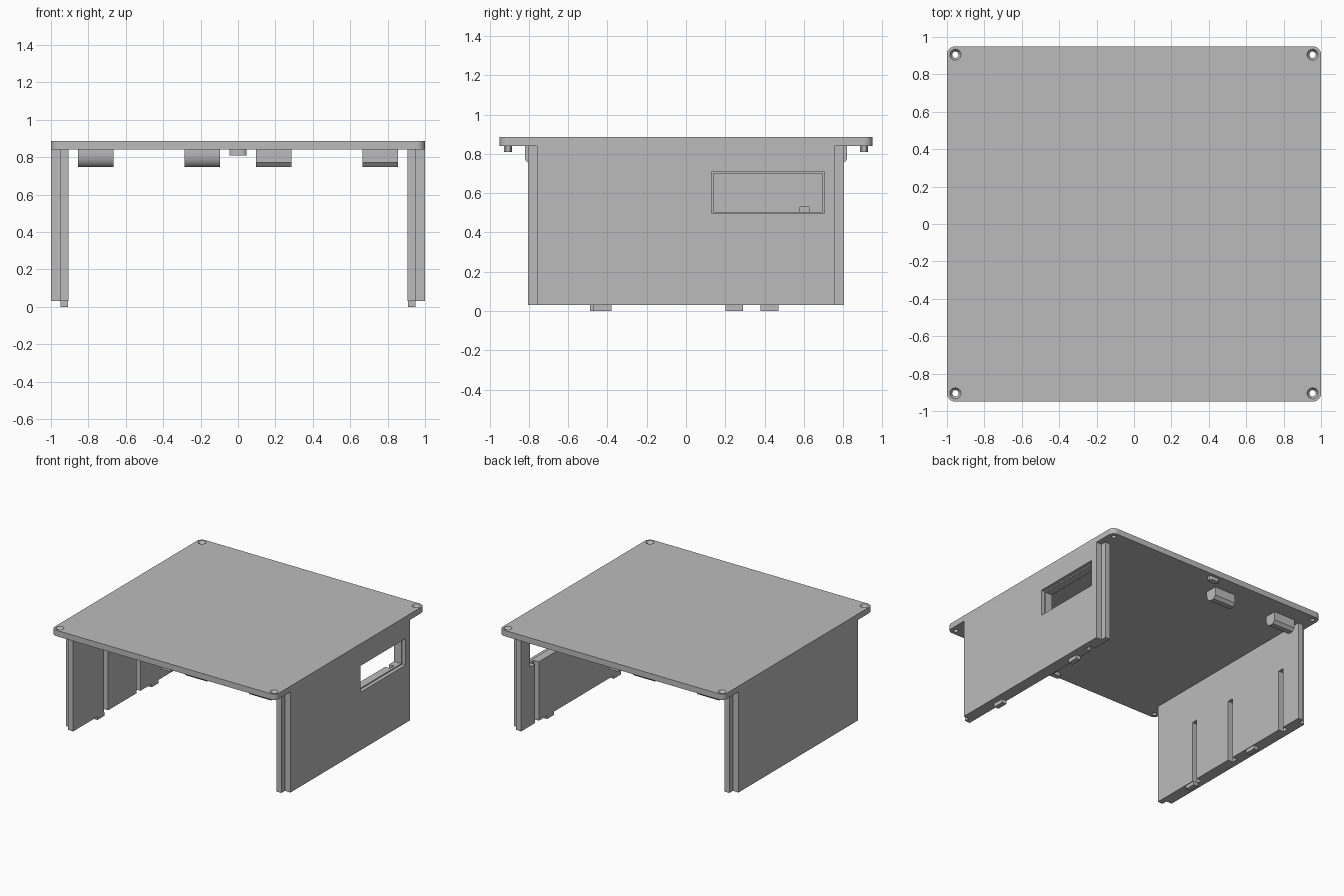
import bpy
import bmesh
import math
from mathutils import Vector

old = bpy.data.objects.get("Cube")
if old:
    bpy.data.objects.remove(old)

grey = bpy.data.materials.new("light_grey")
grey.use_nodes = True
colour = (0.5, 0.5, 0.5, 1)
grey.diffuse_color = colour
grey.node_tree.nodes["Principled BSDF"].inputs["Base Color"].default_value = colour


def prism(name, points, offset):
    """Closed profile of 3D points, extruded by an offset."""
    bm = bmesh.new()
    face = bm.faces.new([bm.verts.new(p) for p in points])
    new = bmesh.ops.extrude_face_region(bm, geom=[face])["geom"]
    verts = [v for v in new if isinstance(v, bmesh.types.BMVert)]
    bmesh.ops.translate(bm, verts=verts, vec=Vector(offset))
    bmesh.ops.recalc_face_normals(bm, faces=bm.faces)
    return finish(name, bm)


def finish(name, bm):
    mesh = bpy.data.meshes.new(name)
    bm.to_mesh(mesh)
    bm.free()
    mesh.materials.append(grey)
    obj = bpy.data.objects.new(name, mesh)
    bpy.context.collection.objects.link(obj)
    return obj


def box(name, x, y, z):
    """Box from a (low, high) pair on each axis."""
    x, y = sorted(x), sorted(y)
    base = [(x[0], y[0], z[0]), (x[1], y[0], z[0]), (x[1], y[1], z[0]), (x[0], y[1], z[0])]
    return prism(name, base, (0, 0, z[1] - z[0]))


def cone(name, x, y, z, low, high):
    bm = bmesh.new()
    bmesh.ops.create_cone(bm, cap_ends=True, segments=24, radius1=low,
                          radius2=high, depth=z[1] - z[0])
    bmesh.ops.translate(bm, verts=bm.verts, vec=(x, y, sum(z) / 2))
    return finish(name, bm)


def cut(obj, cutters):
    """Subtract each cutter, bake the result and discard the cutters."""
    for c in cutters:
        c.hide_render = True
        mod = obj.modifiers.new("cut", "BOOLEAN")
        mod.operation, mod.solver, mod.object = "DIFFERENCE", "EXACT", c
    graph = bpy.context.evaluated_depsgraph_get()
    mesh = bpy.data.meshes.new_from_object(obj.evaluated_get(graph))
    obj.modifiers.clear()
    obj.data = mesh
    for c in cutters:
        bpy.data.objects.remove(c)


def smooth(obj):
    bpy.ops.object.select_all(action="DESELECT")
    obj.select_set(True)
    bpy.context.view_layer.objects.active = obj
    bpy.ops.object.shade_smooth_by_angle(angle=math.radians(30))


# Rounded top plate with a countersunk screw hole in each corner
UNDER, TOP = 0.84, 0.887
HX, HY, R = 0.955, 0.905, 0.045
outline = []
for quarter, (sx, sy) in enumerate([(1, 1), (-1, 1), (-1, -1), (1, -1)]):
    for i in range(9):
        a = (quarter + i / 8) * math.pi / 2
        outline.append((sx * HX + R * math.cos(a), sy * HY + R * math.sin(a), UNDER))
plate = prism("top_plate", outline, (0, 0, TOP - UNDER))
cutters = []
for sx in (-1, 1):
    for sy in (-1, 1):
        cutters.append(cone("screw_hole", sx * HX, sy * HY, (0.8, 0.95), 0.017, 0.017))
        cutters.append(cone("countersink", sx * HX, sy * HY, (0.865, TOP + 0.002), 0.017, 0.031))
cut(plate, cutters)
smooth(plate)

# Side walls: a wide inner layer and a narrower outer layer
IN, MID, OUT = 0.905, 0.95, 1.0
BOTTOM = 0.03


def wall(name, s, grooves, tabs, window):
    half = [(IN, -0.805), (MID, -0.805), (MID, -0.76), (OUT, -0.76)]
    points = half + [(x, -y) for x, y in reversed(half)]
    obj = prism(name, [(s * x, y, BOTTOM) for x, y in points], (0, 0, UNDER - BOTTOM))
    # Vertical grooves on the inner face, open at the bottom
    cutters = [box("groove", (s * 0.85, s * MID), (y, y + 0.05), (-0.1, 0.53)) for y in grooves]
    if window:
        cutters.append(box("window_outer", (s * 0.97, s * 1.1), (0.13, 0.705), (0.497, 0.71)))
        cutters.append(box("window_inner", (s * 0.85, s * 1.1), (0.14, 0.695), (0.505, 0.70)))
    cut(obj, cutters)
    # Locating tabs below the inner layer
    for y in tabs:
        box(name + "_tab", (s * 0.91, s * MID), (y, y + 0.09), (0, BOTTOM))


wall("left_wall", 1, [0.58], [-0.47, 0.38], True)
wall("right_wall", -1, [-0.41, 0, 0.58], [-0.49, 0.2], False)

# Clips under the plate: chamfered outside, rounded inside
for s, side in ((1, "front"), (-1, "back")):
    for x in (0.095, 0.665):
        profile = [(0.82, UNDER), (0.82, 0.772), (0.80, 0.748), (0.77, 0.748)]
        for i in range(1, 9):
            a = i / 8 * math.pi / 2
            profile.append((0.77 - 0.05 * math.sin(a), 0.818 - 0.07 * math.cos(a)))
        profile.append((0.72, UNDER))
        clip = prism(side + "_clip", [(s * x, -s * y, z) for y, z in profile], (s * 0.19, 0, 0))
        smooth(clip)
    # Small locating peg at the middle of each edge
    peg = [(-0.045, -0.01), (-0.03, -0.02), (0.03, -0.02), (0.045, -0.01),
           (0.045, 0.01), (0.03, 0.02), (-0.03, 0.02), (-0.045, 0.01)]
    prism(side + "_peg", [(x, -s * 0.907 + y, 0.81) for x, y in peg], (0, 0, UNDER - 0.81))
